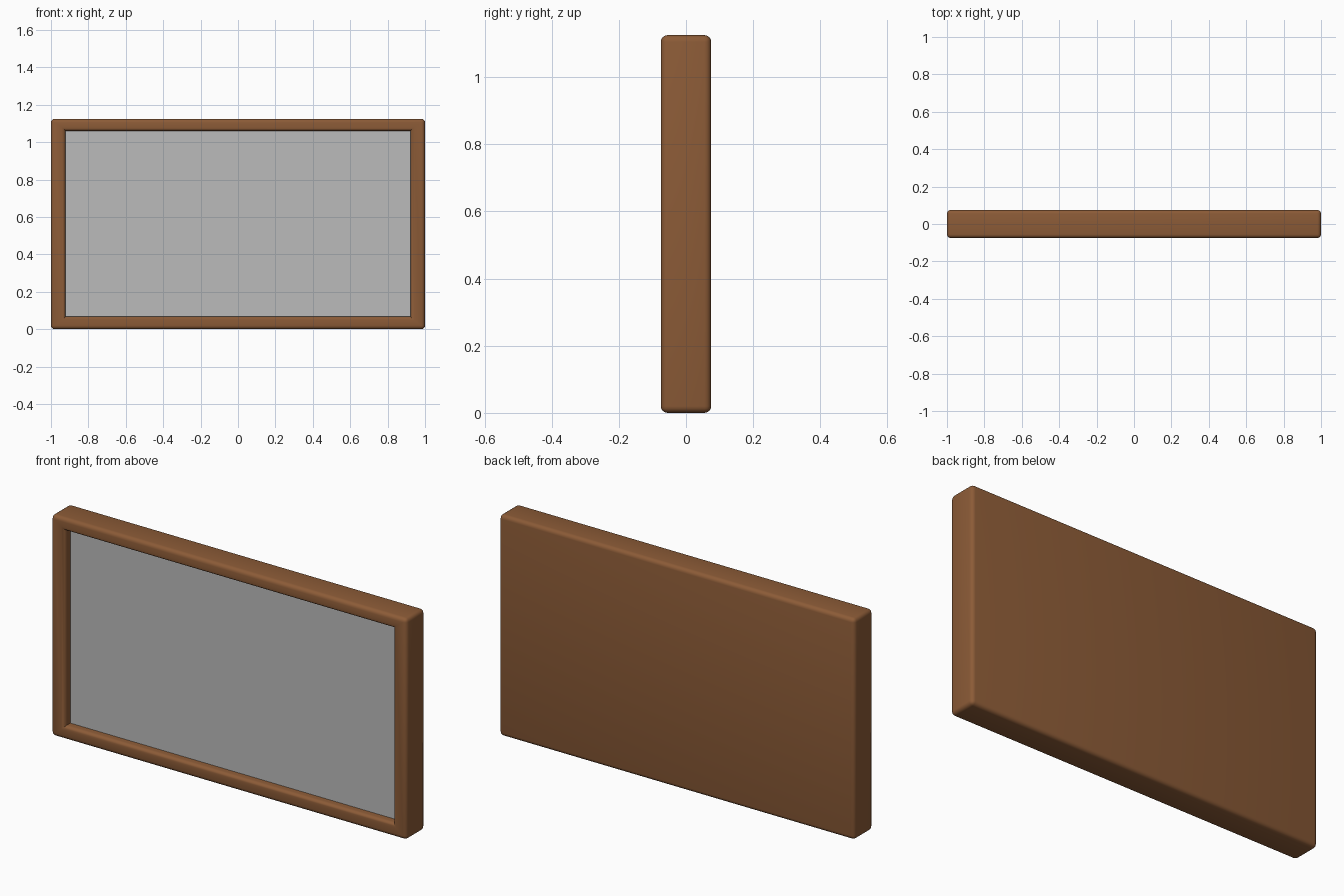
import bpy, bmesh

WIDTH, DEPTH, HEIGHT = 2.0, 0.15, 1.125
LEFT, RIGHT, LOW, HIGH = -0.922, 0.922, 0.068, 1.06   # opening
FRONT = -DEPTH / 2
RECESS = 0.05
ROUND = 0.02

cube = bpy.data.objects.get("Cube")
if cube:
    bpy.data.objects.remove(cube, do_unlink=True)


def material(name, color):
    mat = bpy.data.materials.new(name)
    mat.use_nodes = True
    mat.diffuse_color = color
    mat.node_tree.nodes["Principled BSDF"].inputs["Base Color"].default_value = color
    return mat


def box(bm, x0, x1, y0, y1, z0, z1):
    for v in bmesh.ops.create_cube(bm, size=1)["verts"]:
        v.co = (x1 if v.co.x > 0 else x0,
                y1 if v.co.y > 0 else y0,
                z1 if v.co.z > 0 else z0)


def finish(bm, name, mat):
    mesh = bpy.data.meshes.new(name)
    bm.to_mesh(mesh)
    bm.free()
    obj = bpy.data.objects.new(name, mesh)
    bpy.context.collection.objects.link(obj)
    mesh.materials.append(mat)
    return obj


wood = material("brown wood", (0.262, 0.105, 0.038, 1))
grey = material("grey panel", (0.5, 0.5, 0.5, 1))

# Frame: a solid board with a recess sunk into its front
bm = bmesh.new()
box(bm, -WIDTH / 2, WIDTH / 2, FRONT, -FRONT, 0, HEIGHT)
bm.faces.ensure_lookup_table()
face = min(bm.faces, key=lambda f: f.calc_center_median().y)
bmesh.ops.inset_region(bm, faces=[face], thickness=0.05)
for v in face.verts:
    v.co.x = RIGHT if v.co.x > 0 else LEFT
    v.co.z = HIGH if v.co.z > HEIGHT / 2 else LOW
floor = bmesh.ops.extrude_discrete_faces(bm, faces=[face])["faces"][0]
for v in floor.verts:
    v.co.y += RECESS

# Round every corner except the mitres and the foot of the recess
floor_edges = set(floor.edges)
edges = [e for e in bm.edges
         if e not in floor_edges and e.calc_face_angle(0) > 0.5]
bmesh.ops.bevel(bm, geom=edges, offset=ROUND, segments=4, profile=0.5,
                affect='EDGES', clamp_overlap=True)
bmesh.ops.recalc_face_normals(bm, faces=bm.faces)
frame = finish(bm, "frame", wood)

# Flat panel lying in the recess
bm = bmesh.new()
panel_y = FRONT + RECESS - 0.006
box(bm, LEFT, RIGHT, panel_y, panel_y + 0.009, LOW, HIGH)
finish(bm, "panel", grey)

bpy.ops.object.select_all(action='DESELECT')
frame.select_set(True)
bpy.context.view_layer.objects.active = frame
bpy.ops.object.shade_smooth_by_angle(angle=0.7)
